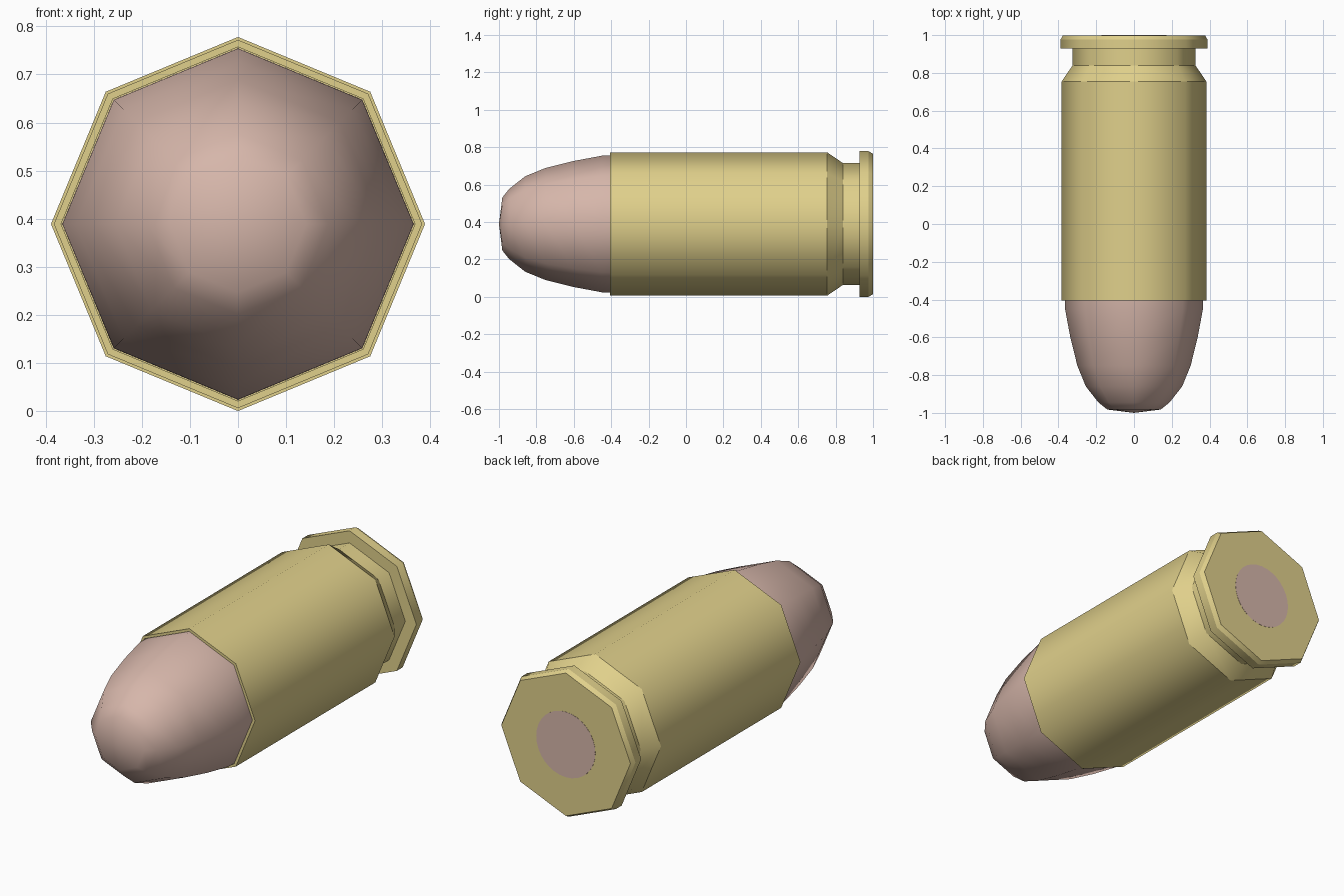
import bpy, bmesh, math

if "Cube" in bpy.data.objects:
    bpy.data.objects.remove(bpy.data.objects["Cube"])

CZ = 0.389  # height of the long axis


def material(name, rgb):
    m = bpy.data.materials.new(name)
    m.diffuse_color = (*rgb, 1)
    m.use_nodes = True
    m.node_tree.nodes["Principled BSDF"].inputs["Base Color"].default_value = m.diffuse_color
    return m


brass = material("brass", (0.745, 0.63, 0.258))
copper = material("copper pink", (0.672, 0.468, 0.402))


def lathe(name, profile, sides, mat, sharp_rings=()):
    """Revolve (y, radius) points about the y axis; radius 0 makes a pole."""
    bm = bmesh.new()
    rings = []
    for y, r in profile:
        if r == 0:
            rings.append([bm.verts.new((0, y, CZ))] * sides)
        else:
            rings.append([bm.verts.new((r * math.cos(2 * math.pi * i / sides), y,
                                        CZ + r * math.sin(2 * math.pi * i / sides)))
                          for i in range(sides)])
    for a, b in zip(rings, rings[1:]):
        for i in range(sides):
            j = (i + 1) % sides
            f = bm.faces.new(dict.fromkeys((a[i], a[j], b[j], b[i])))
            f.smooth = True
    for k in sharp_rings:
        for i in range(sides):
            bm.edges.get((rings[k][i], rings[k][(i + 1) % sides])).smooth = False
    bmesh.ops.recalc_face_normals(bm, faces=bm.faces)
    me = bpy.data.meshes.new(name)
    bm.to_mesh(me)
    bm.free()
    me.materials.append(mat)
    ob = bpy.data.objects.new(name, me)
    bpy.context.collection.objects.link(ob)
    return ob


# Case: mouth lip, body, taper, groove, rim and flat base
case = [(-0.38, 0), (-0.38, 0.368), (-0.405, 0.368), (-0.405, 0.383),
        (0.755, 0.383), (0.84, 0.325), (0.928, 0.325), (0.928, 0.389),
        (0.976, 0.389), (0.999, 0.376), (0.999, 0)]
lathe("case", case, 8, brass, range(1, 10))

# Rounded projectile seated in the mouth
bullet = [(-0.36, 0), (-0.36, 0.366), (-0.45, 0.365), (-0.6, 0.337), (-0.75, 0.3),
          (-0.86, 0.255), (-0.945, 0.188), (-0.982, 0.142), (-1.0, 0)]
lathe("bullet", bullet, 8, copper, [1])

# Round primer disc on the base
lathe("primer", [(0.99, 0), (0.99, 0.172), (1.0, 0.172), (1.0, 0)], 32, copper, [1, 2])
